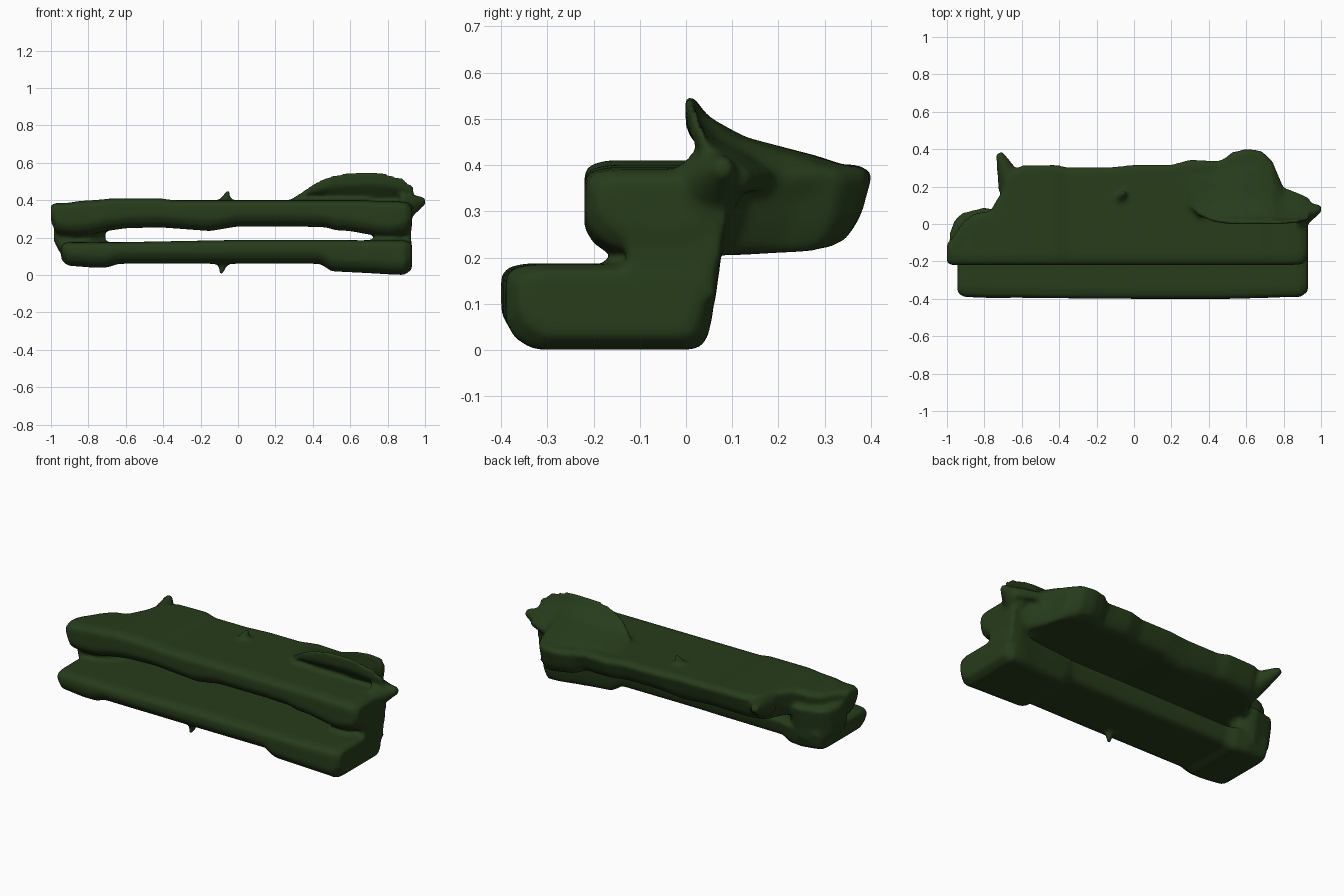
import bpy, bmesh
from mathutils import Vector

if "Cube" in bpy.data.objects:
    bpy.data.objects.remove(bpy.data.objects["Cube"])

parts = []


def loft(name, sections):
    """Closed skin through a row of (x, [(y, z), ...]) sections."""
    bm = bmesh.new()
    rings = [[bm.verts.new((x, y, z)) for y, z in prof] for x, prof in sections]
    n = len(rings[0])
    for a, b in zip(rings, rings[1:]):
        for i in range(n):
            j = (i + 1) % n
            bm.faces.new((a[i], a[j], b[j], b[i]))
    bm.faces.new(rings[0])
    bm.faces.new(rings[-1])
    bmesh.ops.recalc_face_normals(bm, faces=bm.faces)
    mesh = bpy.data.meshes.new(name)
    bm.to_mesh(mesh)
    bm.free()
    ob = bpy.data.objects.new(name, mesh)
    bpy.context.collection.objects.link(ob)
    parts.append(ob)


def slab(front, back, low, top, slope=.025, r=0.03):
    """Box profile in y, z with rounded lower edges; slope leans the back face in."""
    h = top - low
    return [(front + .02, low + .025), (front, low + .06), (front, top - r),
            (front + .01, top - .01), (front + .05, top),
            (back - r, top), (back, top - r * .6),
            (back - slope, low + h * .35), (back - slope * 2, low + h * .1),
            (back - slope * 3 - .01, low), (front + .06, low)]


# lower slab: x, front, back, bottom, top
lower = [(-.945, -.37, -.02, .08, .165), (-.91, -.39, .05, .05, .175),
         (-.78, -.395, .06, .04, .175), (-.7, -.395, .05, .04, .175),
         (-.64, -.395, .03, .06, .175),
         (0, -.4, .02, .06, .187), (.44, -.4, .02, .06, .187),
         (.5, -.4, .03, .02, .187), (.7, -.395, .05, .01, .185),
         (.82, -.39, .068, .003, .185),
         (.89, -.39, .068, .0, .185), (.93, -.36, .04, .03, .17)]
loft("lower_slab", [(x, slab(*s, slope=.012)) for x, *s in lower])

# upper slab, following the ragged back outline
upper = [(-1, -.21, -.1, .28, .375), (-.97, -.22, -.07, .22, .385),
         (-.91, -.22, .02, .21, .385), (-.85, -.22, .06, .21, .395),
         (-.77, -.22, .07, .22, .40), (-.71, -.22, .17, .235, .405),
         (-.67, -.22, .28, .24, .41), (-.6, -.22, .315, .25, .41),
         (-.42, -.22, .32, .255, .41), (-.35, -.22, .305, .25, .40),
         (-.15, -.22, .305, .235, .40), (0, -.22, .32, .26, .40),
         (.2, -.22, .32, .26, .40), (.3, -.22, .348, .26, .40),
         (.47, -.22, .338, .255, .40), (.52, -.22, .385, .24, .40),
         (.6, -.22, .405, .235, .40), (.68, -.22, .395, .22, .40),
         (.74, -.22, .34, .21, .395), (.77, -.22, .25, .205, .395),
         (.82, -.22, .15, .205, .395), (.9, -.215, .1, .22, .39),
         (.93, -.19, .08, .25, .37)]
loft("upper_slab", [(x, slab(*s)) for x, *s in upper])


# webs joining both slabs at each end
def web(front, back, low=.11):
    mid = (front + back) / 2
    return [(front, low), (front, .30), (mid, .33), (back + .02, .30),
            (back, .19), (back - .01, low), (mid, low - .02)]


loft("left_web", [(x, web(*s)) for x, *s in
                  ((-.985, -.12, -.07, .2), (-.96, -.14, 0, .15), (-.92, -.15, .04),
                   (-.8, -.13, .07), (-.76, -.09, .06), (-.71, -.03, .03))])
loft("right_web", [(x, web(*s)) for x, *s in
                   ((.76, -.02, .04), (.81, -.08, .065), (.85, -.12, .075), (.925, -.13, .07))])


# hood: a raised lip that slopes down to the back edge
def hood(lip, height, back):
    h = height - .38
    return [(lip + .05, .36), (lip + .05, .41), (lip + .02, .40 + h * .3), (lip, .38 + h * .6),
            (lip - .002, height), (lip + .015, height),
            (lip + (back - lip) * .12, .39 + h * .68),
            (lip + (back - lip) * .32, .40 + h * .36),
            (lip + (back - lip) * .7, .40 + h * .12), (back, .38), (back - .02, .34)]


hoods = [(.29, .1, .41, .3), (.35, .045, .45, .32), (.42, .015, .497, .33),
         (.5, .002, .53, .365), (.6, 0, .547, .405), (.68, 0, .55, .395), (.74, 0, .55, .34),
         (.8, .002, .54, .2), (.88, .01, .515, .17), (.94, .03, .47, .14)]
loft("hood", [(x, hood(*s)) for x, *s in hoods])


# corner thorns and small bumps
def spike(name, base, tip, r):
    """Tapering thorn from base to tip."""
    d = Vector(tip) - Vector(base)
    bpy.ops.mesh.primitive_cone_add(vertices=12, radius1=r, radius2=r * .25,
                                    depth=d.length,
                                    location=(Vector(base) + Vector(tip)) / 2,
                                    rotation=d.to_track_quat('Z', 'Y').to_euler())
    bpy.context.object.name = name
    parts.append(bpy.context.object)


spike("right_tip", (.88, .05, .36), (1.0, .085, .40), .08)
spike("left_back_horn", (-.65, .2, .33), (-.72, .38, .385), .08)
spike("top_thorn", (-.075, .14, .38), (-.05, .17, .455), .035)
spike("bottom_thorn", (-.08, -.3, .08), (-.09, -.32, .0), .035)

# fuse into one soft skin
bpy.ops.object.select_all(action='DESELECT')
for ob in parts:
    ob.select_set(True)
bpy.context.view_layer.objects.active = parts[0]
bpy.ops.object.join()
body = bpy.context.object
body.name = "double_slab_body"
bpy.ops.object.transform_apply(location=True, rotation=True, scale=True)
remesh = body.modifiers.new("Fuse", 'REMESH')
remesh.mode = 'VOXEL'
remesh.voxel_size = .012
remesh.use_smooth_shade = True
smooth = body.modifiers.new("Soften", 'SMOOTH')
smooth.factor = .5
smooth.iterations = 6

mat = bpy.data.materials.new("dark_green")
mat.diffuse_color = (.02, .045, .011, 1)
mat.use_nodes = True
mat.node_tree.nodes["Principled BSDF"].inputs["Base Color"].default_value = mat.diffuse_color
body.data.materials.clear()
body.data.materials.append(mat)
